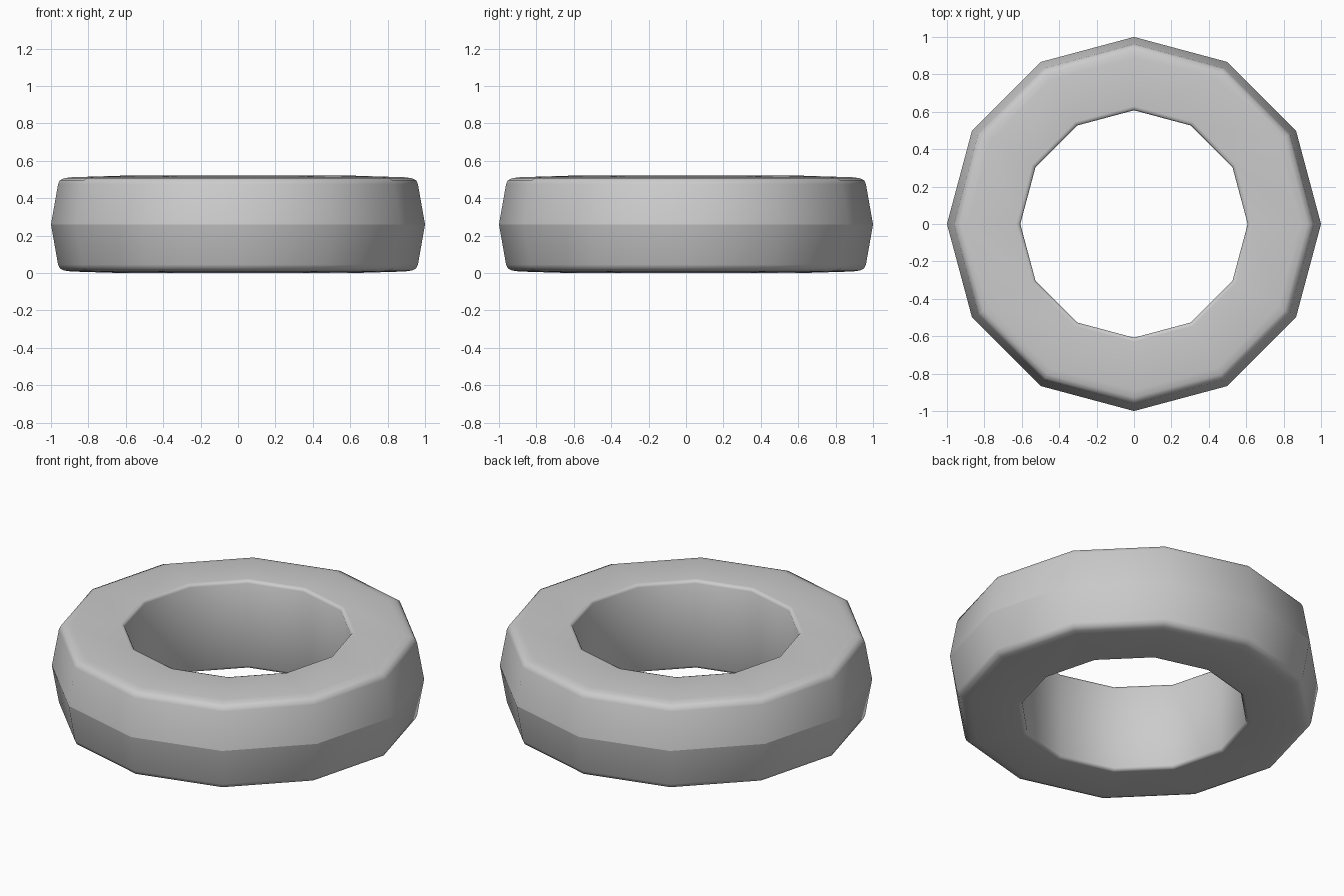
import bpy, bmesh, math

if "Cube" in bpy.data.objects:
    bpy.data.objects.remove(bpy.data.objects["Cube"])

SIDES = 12
MID = 0.26

# Upper half of the cross-section: (radius, height above the middle)
upper = [(1.0, 0.0), (0.962, 0.215), (0.952, 0.236), (0.928, 0.247),
         (0.89, 0.252), (0.63, 0.26), (0.615, 0.257), (0.608, 0.243)]
# Mirror it for the lower half to close the loop
profile = upper + [(r, -h) for r, h in reversed(upper[1:])]

bm = bmesh.new()
rings = []
for i in range(SIDES):
    a = 2 * math.pi * i / SIDES
    rings.append([bm.verts.new((r * math.cos(a), r * math.sin(a), MID + h))
                  for r, h in profile])

# Skin neighbouring sections
n = len(profile)
for i in range(SIDES):
    a, b = rings[i], rings[(i + 1) % SIDES]
    for j in range(n):
        k = (j + 1) % n
        bm.faces.new((a[j], b[j], b[k], a[k])).smooth = True
bmesh.ops.recalc_face_normals(bm, faces=bm.faces)

# Crisp crease around the outer middle
for i in range(SIDES):
    bm.edges.get((rings[i][0], rings[(i + 1) % SIDES][0])).smooth = False

mesh = bpy.data.meshes.new("ring")
bm.to_mesh(mesh)
bm.free()
ring = bpy.data.objects.new("ring", mesh)
bpy.context.collection.objects.link(ring)
